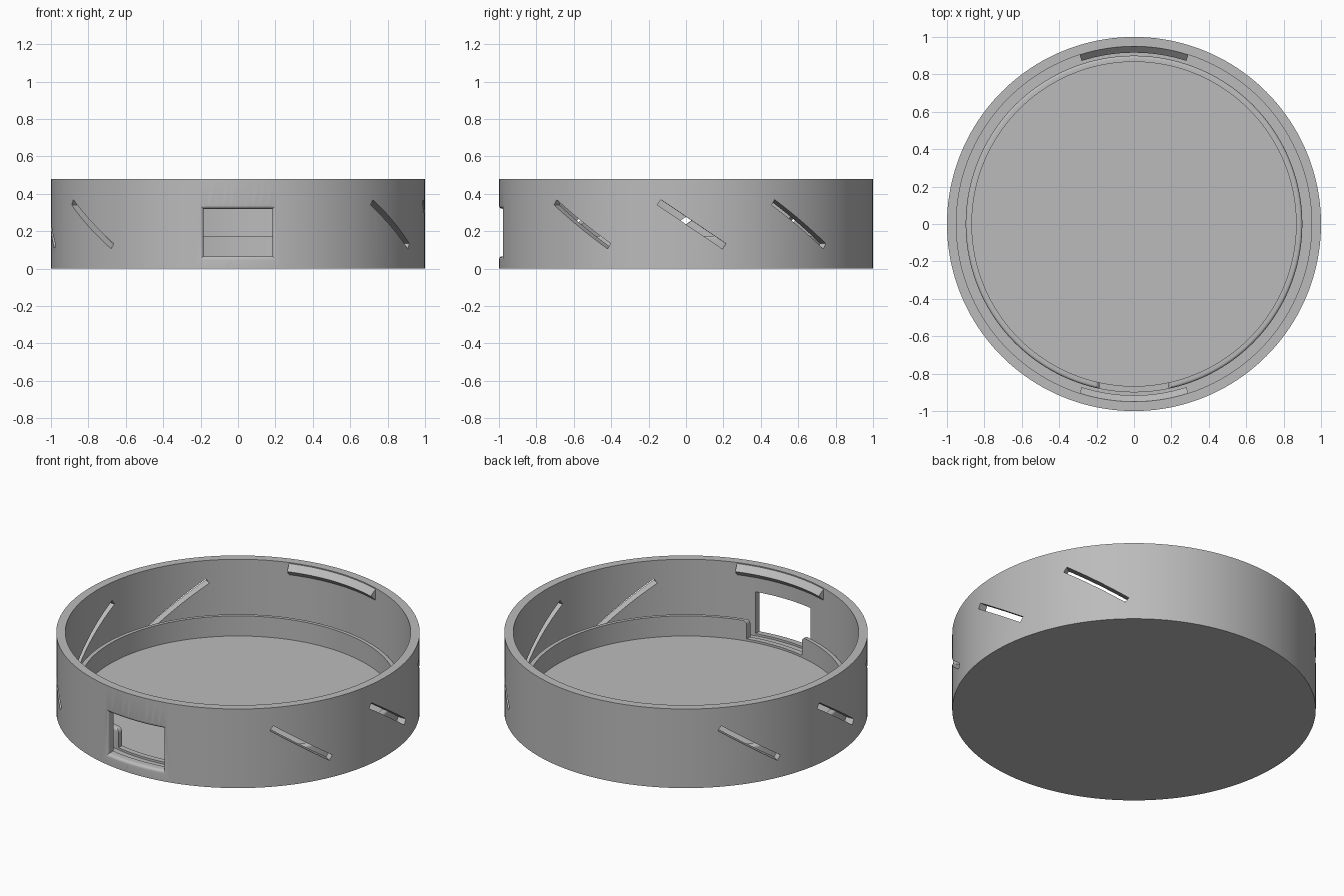
import bpy, bmesh, math
from mathutils import Matrix

if "Cube" in bpy.data.objects:
    bpy.data.objects.remove(bpy.data.objects["Cube"])

GREY = (0.5, 0.5, 0.5, 1)
mat = bpy.data.materials.new("matte grey")
mat.use_nodes = True
mat.diffuse_color = GREY
mat.node_tree.nodes["Principled BSDF"].inputs["Base Color"].default_value = GREY

HEIGHT, WALL, FLOOR, RIDGE = 0.48, 0.95, 0.053, 0.175


def finish(bm, name):
    bmesh.ops.remove_doubles(bm, verts=bm.verts, dist=1e-5)
    bmesh.ops.recalc_face_normals(bm, faces=bm.faces)
    mesh = bpy.data.meshes.new(name)
    bm.to_mesh(mesh)
    bm.free()
    mesh.materials.append(mat)
    obj = bpy.data.objects.new(name, mesh)
    bpy.context.collection.objects.link(obj)
    return obj


def lathe(name, profile, steps=160):
    bm = bmesh.new()
    verts = [bm.verts.new((r, 0, z)) for r, z in profile]
    edges = [bm.edges.new(pair) for pair in zip(verts, verts[1:])]
    bmesh.ops.spin(bm, geom=verts + edges, cent=(0, 0, 0), axis=(0, 0, 1),
                   angle=math.tau, steps=steps, use_merge=True)
    return finish(bm, name)


def arc_block(name, levels, side=-1, steps=16):
    """Block that follows the wall; levels are (radius, low z, high z, half width)."""
    bm = bmesh.new()
    grid = []
    for i in range(steps + 1):
        t = 2 * i / steps - 1
        column = []
        for r, low, high, half in levels:
            x = t * half
            y = side * math.sqrt(r * r - x * x)
            column.append([bm.verts.new((x, y, z)) for z in (low, high)])
        grid.append(column)
    last = len(levels) - 1
    for a, b in zip(grid, grid[1:]):
        for k in range(last):
            for e in (0, 1):
                bm.faces.new((a[k][e], a[k + 1][e], b[k + 1][e], b[k][e]))
        for k in (0, last):
            bm.faces.new((a[k][0], a[k][1], b[k][1], b[k][0]))
    for c in (grid[0], grid[-1]):
        for k in range(last):
            bm.faces.new((c[k][0], c[k + 1][0], c[k + 1][1], c[k][1]))
    return finish(bm, name)


def prism(name, outline, y0, y1):
    bm = bmesh.new()
    face = bm.faces.new([bm.verts.new((x, y0, z)) for x, z in outline])
    new = bmesh.ops.extrude_face_region(bm, geom=[face])["geom"]
    moved = [v for v in new if isinstance(v, bmesh.types.BMVert)]
    bmesh.ops.translate(bm, verts=moved, vec=(0, y1 - y0, 0))
    return finish(bm, name)


def cut(target, cutter):
    cutter.hide_render = True
    mod = target.modifiers.new("cut", "BOOLEAN")
    mod.operation, mod.solver, mod.object = "DIFFERENCE", "EXACT", cutter
    bpy.context.view_layer.objects.active = target
    bpy.ops.object.modifier_apply(modifier=mod.name)
    bpy.data.objects.remove(cutter)


def quarter(n=5):
    return [(math.sin(a), math.cos(a)) for a in (i * math.pi / 2 / n for i in range(n + 1))]


# Round tray: floor, outer wall, groove and inner ridge with a rounded outer edge
rad = 0.015
ridge_edge = [(0.885 + rad * c, RIDGE - rad + rad * s) for s, c in quarter()]
case = lathe("round_tray", [(0, 0), (1, 0), (1, HEIGHT), (WALL, HEIGHT), (WALL, FLOOR), (0.9, FLOOR)]
             + ridge_edge + [(0.867, RIDGE), (0.867, FLOOR), (0, FLOOR)])

# Front window with a rounded outer rim
rim = 0.018
levels = [(0.925, 0.066, 0.32, 0.185)]
for s, c in quarter():
    out = rim * (1 - c)
    levels.append((1 - rim + rim * s, 0.066 - out, 0.32 + out, 0.185 + out))
levels.append((1.05,) + levels[-1][1:])
cut(case, arc_block("window_cutter", levels))

# Gap in the ridge behind the window, with rounded upper corners
fil = 0.025
right = [(0.185, 0.066)] + [(0.185 + fil * (1 - c), RIDGE - fil + fil * s) for s, c in quarter()]
right.append((0.185 + fil, 0.2))
cut(case, prism("ridge_gap_cutter", right + [(-x, z) for x, z in reversed(right)], -0.925, -0.8))

# Three slanted slots on each side
for base in (0, 180):
    for angle in (-34.3, 1.75, 37.8):
        bm = bmesh.new()
        bmesh.ops.create_cube(bm, size=1)
        place = (Matrix.Rotation(math.radians(base + angle), 4, "Z")
                 @ Matrix.Translation((1.005, 0, 0.237))
                 @ Matrix.Rotation(math.radians(-34), 4, "X")
                 @ Matrix.Diagonal((0.2, 0.42, 0.034, 1)))
        bmesh.ops.transform(bm, matrix=place, verts=bm.verts)
        cut(case, finish(bm, "slot_cutter"))

# Wedge shaped catches under the rim, front and back
tip = 0.44
catches = [arc_block(name, [(0.916, tip, tip, 0.28), (0.951, tip - 0.035, tip + 0.035, 0.291)], side)
           for name, side in (("front_catch", -1), ("back_catch", 1))]

# Smooth walls with sharp edges
bpy.ops.object.select_all(action="DESELECT")
for obj in [case] + catches:
    obj.select_set(True)
bpy.context.view_layer.objects.active = case
bpy.ops.object.shade_smooth_by_angle(angle=math.radians(30))
